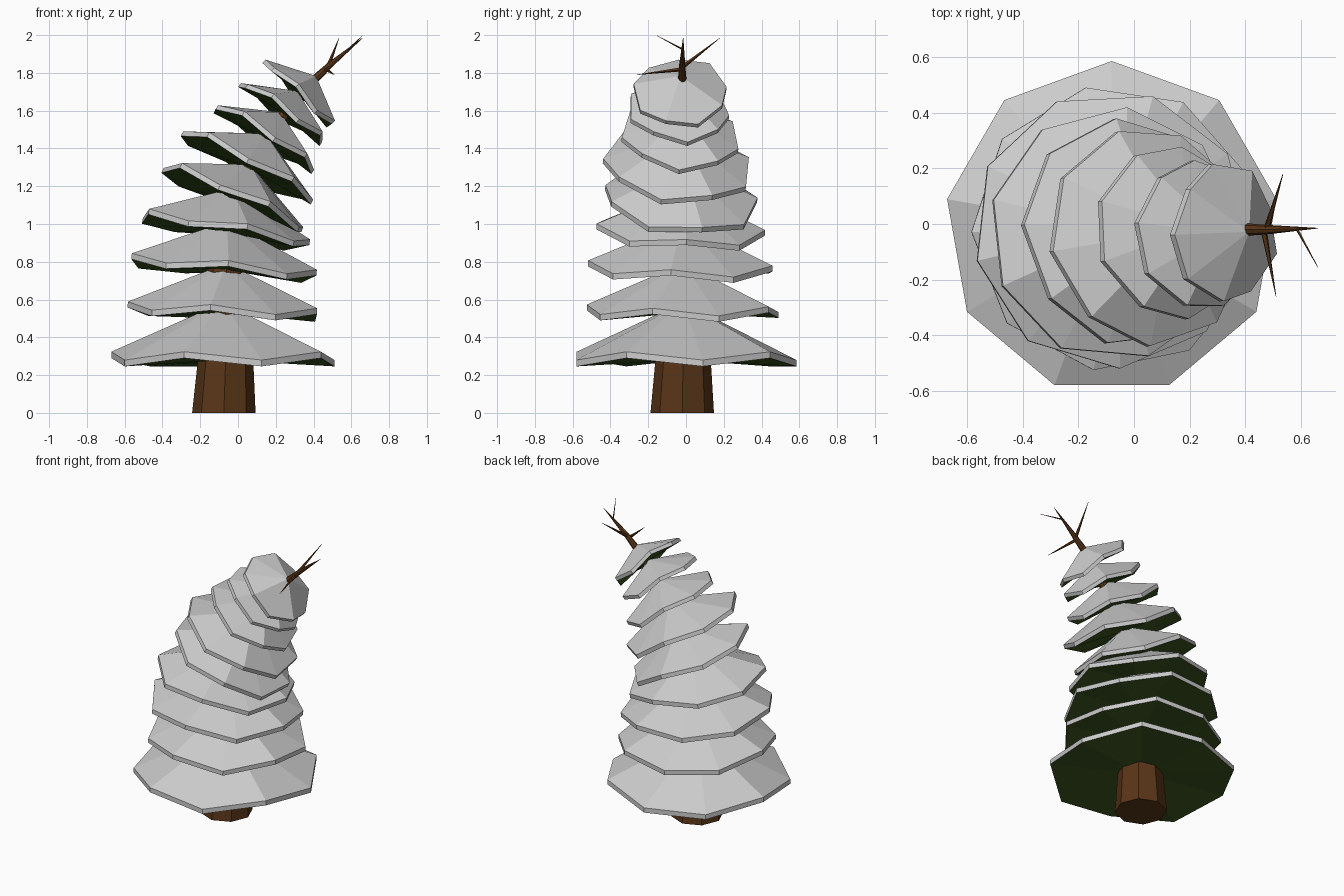
import bpy, bmesh
from math import cos, sin, pi, radians
from mathutils import Vector, Matrix

if "Cube" in bpy.data.objects:
    bpy.data.objects.remove(bpy.data.objects["Cube"])


def material(name, rgb):
    m = bpy.data.materials.new(name)
    m.diffuse_color = (*rgb, 1)
    m.use_nodes = True
    m.node_tree.nodes["Principled BSDF"].inputs["Base Color"].default_value = m.diffuse_color
    return m


SNOW = material("snow_grey", (0.8, 0.8, 0.8))
GREEN = material("needle_green", (0.045, 0.095, 0.014))
BROWN = material("bark_brown", (0.1, 0.036, 0.009))


def finish(name, bm, mats):
    bmesh.ops.recalc_face_normals(bm, faces=bm.faces)
    mesh = bpy.data.meshes.new(name)
    bm.to_mesh(mesh)
    bm.free()
    for m in mats:
        mesh.materials.append(m)
    obj = bpy.data.objects.new(name, mesh)
    bpy.context.collection.objects.link(obj)
    return obj


def tube(name, path, sides):
    """Tapered faceted limb through (x, y, z, radius) points."""
    bm = bmesh.new()
    pts = [Vector(p[:3]) for p in path]
    rings = []
    for i, p in enumerate(path):
        if i == 0 and p[2] == 0:
            d = Vector((0, 0, 1))
        else:
            d = (pts[min(i + 1, len(pts) - 1)] - pts[max(i - 1, 0)]).normalized()
        q = Vector((0, 0, 1)).rotation_difference(d)
        rings.append([bm.verts.new(pts[i] + q @ Vector(
            (p[3] * cos(2 * pi * k / sides), p[3] * sin(2 * pi * k / sides), 0)))
            for k in range(sides)])
    for a, b in zip(rings, rings[1:]):
        for k in range(sides):
            n = (k + 1) % sides
            bm.faces.new((a[k], a[n], b[n], b[k]))
    bm.faces.new(rings[0])
    bm.faces.new(rings[-1])
    return finish(name, bm, [BROWN])


def tier(name, center, radius, lean, pitch, spin, sides=9):
    """Snow-topped cone with a zigzag rim and green underside."""
    bm = bmesh.new()
    upper, lower = [], []
    for k in range(sides):
        a = 2 * pi * k / sides
        zig = (0.01 + 0.02 * radius) * (1 if k % 2 else -1)
        half = 0.009 + 0.013 * radius
        x, y = radius * cos(a), radius * sin(a)
        upper.append(bm.verts.new((x, y, zig + half)))
        lower.append(bm.verts.new((x, y, zig - half)))
    apex = bm.verts.new((0, 0, radius * 0.5))
    base = bm.verts.new((0, 0, -0.005))
    for k in range(sides):
        n = (k + 1) % sides
        bm.faces.new((upper[k], upper[n], apex))
        bm.faces.new((lower[k], lower[n], upper[n], upper[k]))
        bm.faces.new((lower[n], lower[k], base)).material_index = 1
    bm.transform(Matrix.Translation(center)
                 @ Matrix.Rotation(radians(lean), 4, 'Y')
                 @ Matrix.Rotation(radians(-pitch), 4, 'X')
                 @ Matrix.Rotation(radians(spin), 4, 'Z'))
    return finish(name, bm, [SNOW, GREEN])


# Foliage tiers: x, y, z, radius, lean to the right, lean to the back
tiers = [
    (-0.08, -0.015, 0.285, 0.60, 0, 0),
    (-0.07, -0.015, 0.535, 0.515, 2, 0),
    (-0.08, -0.02, 0.765, 0.50, 5, 1),
    (-0.07, -0.035, 0.965, 0.455, 10, 3),
    (-0.02, -0.03, 1.13, 0.41, 25, 6),
    (0.055, -0.045, 1.305, 0.395, 28, 6),
    (0.14, -0.03, 1.46, 0.315, 33, 6),
    (0.235, -0.04, 1.595, 0.27, 36, 5),
    (0.325, -0.03, 1.695, 0.25, 45, 1),
]
for i, (x, y, z, r, lean, pitch) in enumerate(tiers):
    tier(f"foliage_tier_{i + 1}", (x, y, z), r, lean, pitch, 130 + 11.5 * i)

# Bent trunk, ending in a bare pointed tip
tube("trunk", [(-0.075, -0.02, 0, 0.168), (-0.065, -0.015, 0.3, 0.145),
               (-0.06, -0.02, 0.8, 0.095), (-0.01, -0.025, 1.13, 0.06),
               (0.15, -0.025, 1.47, 0.035), (0.41, -0.02, 1.77, 0.022),
               (0.49, -0.02, 1.845, 0.016), (0.66, -0.015, 1.985, 0.001)], 8)

# Bare twigs at the top
twigs = [
    ((0.475, -0.02, 1.83), (0.535, 0.18, 1.985)),
    ((0.465, -0.02, 1.82), (0.51, -0.26, 1.79)),
    ((0.585, -0.018, 1.925), (0.66, -0.155, 1.998)),
]
for i, (a, b) in enumerate(twigs):
    r = 0.012 if i < 2 else 0.005
    tube(f"twig_{i + 1}", [(*a, r), (*b, 0.001)], 5)
